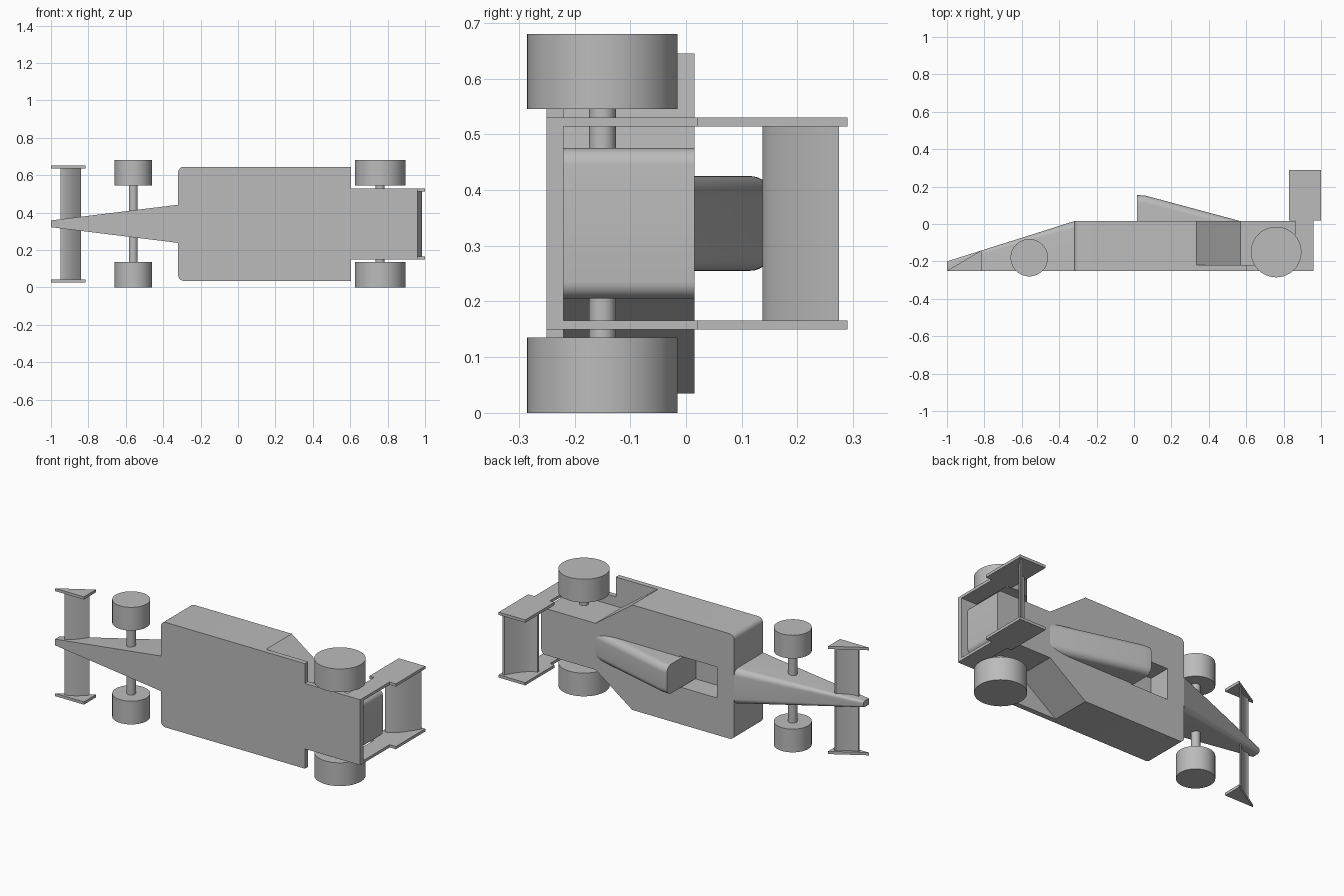
import bpy, bmesh, math
from mathutils import Matrix, Vector

MID = 0.34      # centre plane of the car, which lies on its side
TOP, DECK, BASE = 0.015, -0.22, -0.25

if "Cube" in bpy.data.objects:
    bpy.data.objects.remove(bpy.data.objects["Cube"])

grey = bpy.data.materials.new("plain grey")
grey.use_nodes = True
grey.diffuse_color = (0.5, 0.5, 0.5, 1)
grey.node_tree.nodes["Principled BSDF"].inputs["Base Color"].default_value = grey.diffuse_color


def finish(name, bm):
    bmesh.ops.recalc_face_normals(bm, faces=bm.faces)
    mesh = bpy.data.meshes.new(name)
    bm.to_mesh(mesh)
    bm.free()
    mesh.materials.append(grey)
    ob = bpy.data.objects.new(name, mesh)
    bpy.context.collection.objects.link(ob)
    bpy.ops.object.select_all(action='DESELECT')
    ob.select_set(True)
    bpy.context.view_layer.objects.active = ob
    bpy.ops.object.shade_smooth_by_angle(angle=math.radians(30))
    return ob


def prism(name, points, push, round_x=(), radius=0.03):
    """Extrude an outline; round the extruded edges found at the given x."""
    bm = bmesh.new()
    face = bm.faces.new([bm.verts.new(p) for p in points])
    new = bmesh.ops.extrude_face_region(bm, geom=[face])["geom"]
    bmesh.ops.translate(bm, vec=push, verts=[v for v in new if isinstance(v, bmesh.types.BMVert)])
    along = Vector(push).normalized()
    edges = [e for e in bm.edges
             if abs((e.verts[1].co - e.verts[0].co).normalized().dot(along)) > 0.99
             and any(abs(e.verts[0].co.x - x) < 0.001 for x in round_x)]
    if edges:
        bmesh.ops.bevel(bm, geom=edges, offset=radius, segments=6, profile=0.5, affect='EDGES')
    return finish(name, bm)


def plan(name, half, y0, y1, **kw):
    """Symmetric outline of (x, half width) pairs, extruded in height."""
    pts = [(x, y0, MID + w) for x, w in half] + [(x, y0, MID - w) for x, w in reversed(half)]
    return prism(name, pts, (0, y1 - y0, 0), **kw)


def side(name, outline, z0, z1):
    return prism(name, [(x, y, z0) for x, y in outline], (0, 0, z1 - z0))


def loft(name, stations, base):
    """Skin round-topped sections given as (x, half width, top, radius)."""
    bm = bmesh.new()
    rings = []
    for x, w, top, r in stations:
        ring = [(x, base, MID - w)]
        for sign in (-1, 1):
            for i in range(9):
                a = math.pi / 2 * (i / 8 if sign < 0 else 1 - i / 8)
                ring.append((x, top - r + r * math.sin(a), MID + sign * (w - r + r * math.cos(a))))
        ring.append((x, base, MID + w))
        rings.append([bm.verts.new(p) for p in ring])
    for a, b in zip(rings, rings[1:]):
        for i in range(len(a)):
            j = (i + 1) % len(a)
            bm.faces.new((a[i], a[j], b[j], b[i]))
    bm.faces.new(rings[0])
    bm.faces.new(rings[-1])
    return finish(name, bm)


def cylinder(name, x, y, r, z0, z1):
    bm = bmesh.new()
    bmesh.ops.create_cone(bm, cap_ends=True, segments=64, radius1=r, radius2=r, depth=z1 - z0,
                          matrix=Matrix.Translation((x, y, (z0 + z1) / 2)))
    return finish(name, bm)


def wing(name, x0, y0, x1, y1, thick, half):
    """Curved blade rising towards the rear."""
    steps = [i / 12 for i in range(13)]
    low = [(x0 + (x1 - x0) * u, y0 + (y1 - y0) * u ** 1.7) for u in steps]
    high = [(x - thick * u, y + thick * (1 - u)) for u, (x, y) in zip(steps, low)]
    return side(name, low + high[::-1], MID - half, MID + half)


# Floor, and the tub with tapering side pods
plan("floor", [(-0.32, 0.305), (0.605, 0.305), (0.605, 0.19), (0.96, 0.19)],
     BASE, DECK, round_x=(-0.32,))
tub = plan("tub", [(-0.32, 0.305), (0.335, 0.305), (0.57, 0.135), (0.92, 0.135)],
           DECK, TOP, round_x=(-0.32, 0.92))

# Cockpit opening
cutter = plan("cockpit_cutter", [(-0.21, 0.09), (0.03, 0.09)], -0.115, 0.1)
cutter.hide_render = True
cut = tub.modifiers.new("cockpit", 'BOOLEAN')
cut.object = cutter
cut.solver = 'EXACT'
bpy.context.view_layer.objects.active = tub
bpy.ops.object.modifier_apply(modifier=cut.name)
bpy.data.objects.remove(cutter)

# Nose and engine cover
loft("nose", [(-1.0, 0.018, -0.2, 0.012), (-0.32, 0.102, TOP, 0.035)], BASE)
loft("engine_cover", [(0.015, 0.085, 0.155, 0.04), (0.06, 0.085, 0.152, 0.04),
                      (0.57, 0.085, TOP, 0.04)], -0.12)

# Wings
wing("front_wing", -0.95, -0.235, -0.84, -0.165, 0.008, 0.3)
wing("rear_wing", 0.85, 0.137, 0.985, 0.275, 0.01, 0.18)

# Wing end plates
for label, s in (("upper", 1), ("lower", -1)):
    side("front_end_plate_" + label, [(-1.0, BASE), (-0.815, BASE), (-0.815, -0.14)],
         MID + s * 0.297, MID + s * 0.313)
    side("rear_end_plate_" + label,
         [(0.86, BASE), (0.96, BASE), (0.96, 0.02), (1.0, 0.02),
          (1.0, 0.29), (0.83, 0.29), (0.83, 0.02), (0.86, 0.02)],
         MID + s * 0.174, MID + s * 0.19)

# Wheels and axles
for label, x, y, r in (("front", -0.56, -0.18, 0.1), ("rear", 0.76, -0.15, 0.135)):
    cylinder(label + "_axle", x, y, 0.024, 0.1, 0.58)
    cylinder(label + "_wheel_lower", x, y, r, 0, 0.135)
    cylinder(label + "_wheel_upper", x, y, r, 0.545, 0.68)
